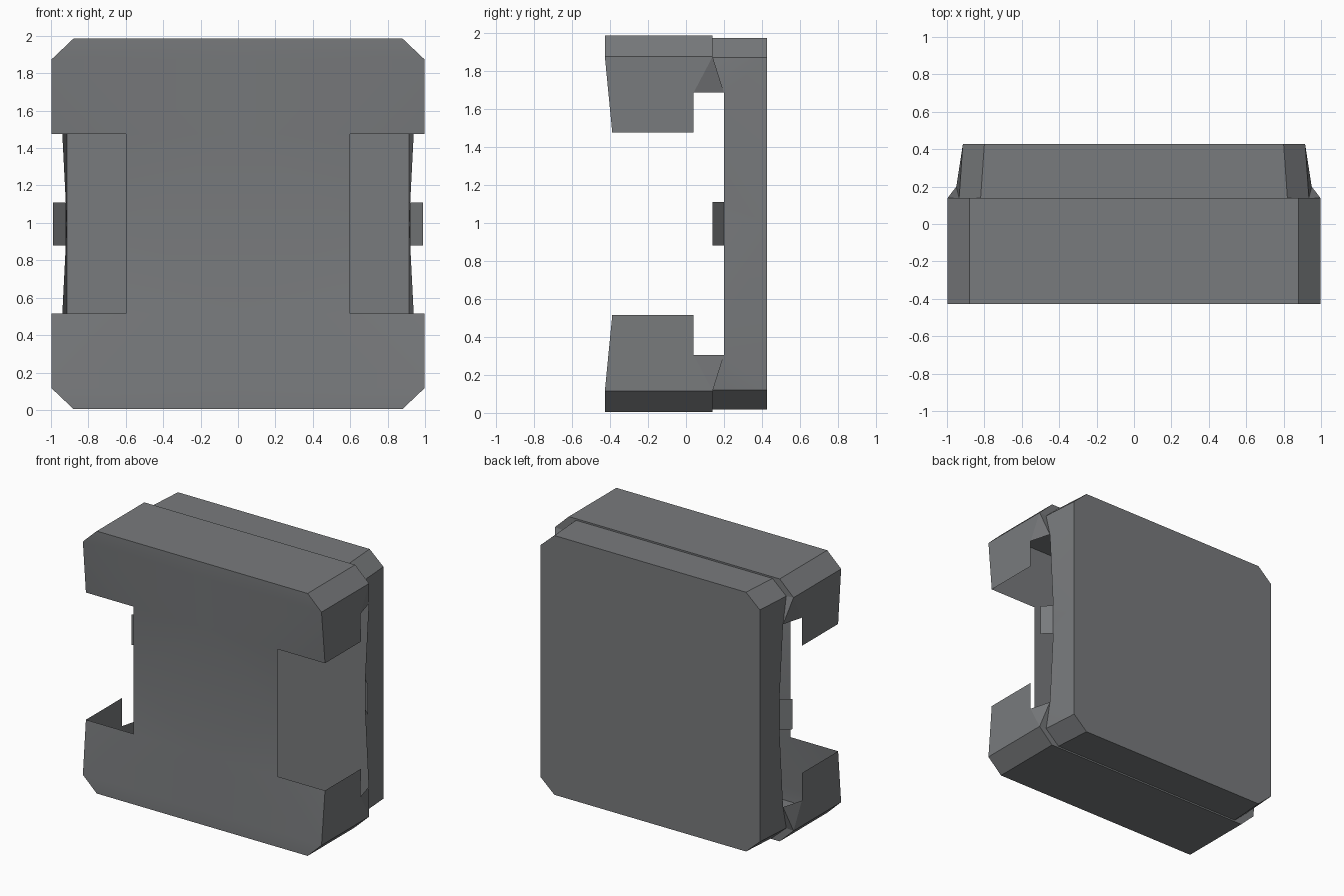
import bpy, bmesh
from math import radians

if "Cube" in bpy.data.objects:
    bpy.data.objects.remove(bpy.data.objects["Cube"])

MID = 0.995           # height of the horizontal symmetry plane
F, N, J, B = -0.427, -0.388, 0.14, 0.427   # front, notch, joint and back depths

grey = bpy.data.materials.new("dark_grey")
grey.diffuse_color = (0.19, 0.197, 0.205, 1)
grey.use_nodes = True
grey.node_tree.nodes["Principled BSDF"].inputs["Base Color"].default_value = grey.diffuse_color


def add_part(name, points, faces):
    """Sheet part drawn as one quarter, mirrored left-right and top-bottom."""
    bm = bmesh.new()
    v = {k: bm.verts.new(c) for k, c in points.items()}
    for f in faces:
        bm.faces.new([v[k] for k in f.split()])
    bmesh.ops.recalc_face_normals(bm, faces=bm.faces)
    # the first face listed should look toward the front or back as drawn
    bm.normal_update()
    bm.faces.ensure_lookup_table()
    if bm.faces[0].normal.y > 0:
        bmesh.ops.reverse_faces(bm, faces=bm.faces)
    mesh = bpy.data.meshes.new(name)
    bm.to_mesh(mesh)
    bm.free()
    mesh.materials.append(grey)
    obj = bpy.data.objects.new(name, mesh)
    obj.location.z = MID
    bpy.context.collection.objects.link(obj)
    # smooth only the faint bend of the front sheet
    bpy.ops.object.select_all(action='DESELECT')
    obj.select_set(True)
    bpy.context.view_layer.objects.active = obj
    bpy.ops.object.shade_smooth_by_angle(angle=radians(10))
    m = obj.modifiers.new("mirror", 'MIRROR')
    m.use_axis = (True, False, True)
    m.use_clip = True
    m.merge_threshold = 0.0005


# Open shell: named corners of one quarter (z measured from the middle)
add_part("case_shell", {
    # front sheet
    'f0': (0, F, .990), 'f1': (.88, F, .990), 'f2': (.996, F, .88), 'f3': (0, F, .88),
    'n0': (0, N, .48), 'n1': (.6, N, .48), 'n2': (.998, N, .48),
    'm0': (0, N, 0), 'm1': (.6, N, 0),
    # joint between front and back halves
    'j0': (0, J, .990), 'j1': (.88, J, .990), 'j2': (.996, J, .88),
    'p0': (0, J, .978), 'p1': (.82, J, .978), 'p2': (.935, J, .875),
    # arm step and back rim
    'a0': (.998, .04, .48), 'a1': (.995, .04, .69), 'q': (.95, .2, .69),
    'r1': (.92, .2, .115), 'r0': (.92, .2, 0),
    # back panel
    'b0': (0, B, .978), 'b1': (.80, B, .978), 'b2': (.915, B, .875),
    'b3': (.915, B, 0), 'b4': (0, B, 0),
}, [
    'f0 f1 f2 f3', 'f3 f2 n2 n1 n0', 'n0 n1 m1 m0',       # front sheet
    'f0 j0 j1 f1', 'f1 j1 j2 f2',                         # front top and chamfer
    'f2 j2 a1 a0 n2', 'j2 q a1',                          # arm side
    'j0 p0 p1 j1', 'j1 p1 p2 j2', 'j2 p2 q',              # step at the joint
    'p0 b0 b1 p1', 'p1 b1 b2 p2',                         # back top and chamfer
    'p2 b2 q', 'q b2 b3 r1', 'r1 b3 r0',                  # back side wall
    'b0 b4 b3 b2 b1',                                     # back panel
])

# Thin slanted tabs flaring out from the rim on each side
add_part("side_tabs", {
    'i0': (.92, .2, 0), 'i1': (.92, .2, .115),
    'o0': (.988, J, 0), 'o1': (.988, J, .115),
}, ['i0 o0 o1 i1'])
bpy.data.objects["side_tabs"].data.flip_normals()
